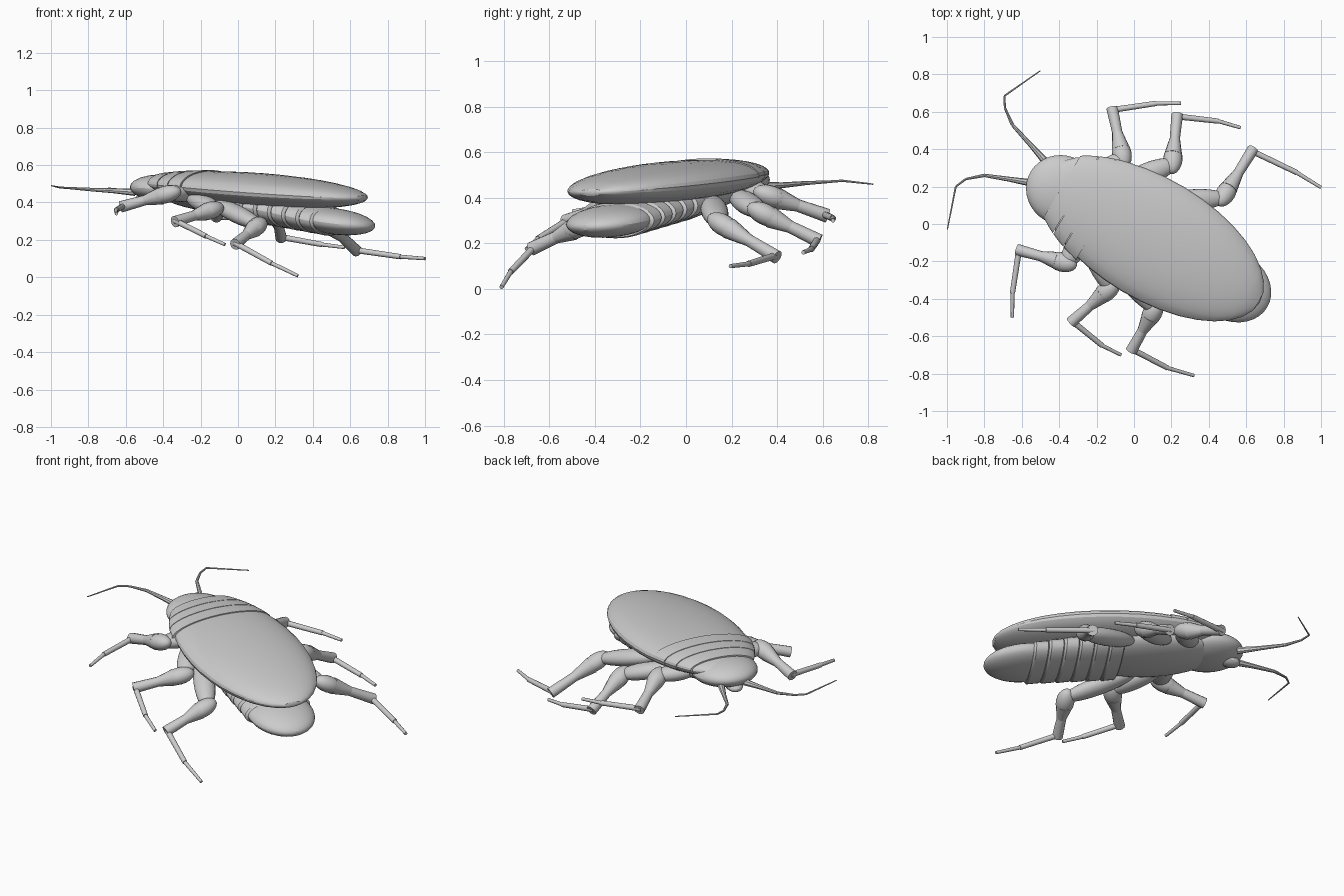
import bpy, bmesh, math
from mathutils import Vector, Matrix

if "Cube" in bpy.data.objects:
    bpy.data.objects.remove(bpy.data.objects["Cube"])

# Body frame: U runs from head to tail, N across the body
ANG = math.atan2(-0.513, 0.858)
U = Vector((math.cos(ANG), math.sin(ANG), 0))
N = Vector((-math.sin(ANG), math.cos(ANG), 0))
C = Vector((0.10, -0.08, 0))


def pos(u, n, z):
    return C + U * u + N * n + Vector((0, 0, z))


def finish(name, bm, angle=25):
    bmesh.ops.recalc_face_normals(bm, faces=bm.faces)
    me = bpy.data.meshes.new(name)
    bm.to_mesh(me)
    bm.free()
    ob = bpy.data.objects.new(name, me)
    bpy.context.collection.objects.link(ob)
    bpy.ops.object.select_all(action='DESELECT')
    ob.select_set(True)
    bpy.context.view_layer.objects.active = ob
    bpy.ops.object.shade_smooth_by_angle(angle=math.radians(angle))
    return ob


def add_ellipsoid(bm, center, axis, side, radii, seg=20):
    x = axis.normalized()
    z = x.cross(side).normalized()
    y = z.cross(x)
    m = Matrix((x * radii[0], y * radii[1], z * radii[2])).transposed().to_4x4()
    m.translation = center
    # sphere poles lie along the long axis
    m = m @ Matrix.Rotation(math.pi / 2, 4, 'Y')
    bmesh.ops.create_uvsphere(bm, u_segments=seg, v_segments=seg // 2 + 2, radius=1, matrix=m)


def add_tube(bm, a, b, r1, r2, seg=12):
    a, b = Vector(a), Vector(b)
    d = b - a
    m = Matrix.Translation((a + b) / 2) @ d.to_track_quat('Z', 'Y').to_matrix().to_4x4()
    bmesh.ops.create_cone(bm, cap_ends=True, segments=seg, radius1=r1, radius2=r2,
                          depth=d.length, matrix=m)


def body_blob(name, u, n, z, radii, slope=0.0, roll=0.0, seg=32):
    bm = bmesh.new()
    add_ellipsoid(bm, pos(u, n, z), U + Vector((0, 0, slope)), N + Vector((0, 0, roll)), radii, seg)
    return finish(name, bm)


def loft(name, stations, roll=0.0, seg=32):
    # elliptical rings (u, n, z, half width, half height), capped
    bm = bmesh.new()
    rings = []
    for u, n, z, w, h in stations:
        rings.append([bm.verts.new(pos(u, n + w * math.cos(t), z + h * math.sin(t) + roll * w * math.cos(t)))
                      for t in (2 * math.pi * i / seg for i in range(seg))])
    for r, s in zip(rings, rings[1:]):
        for i in range(seg):
            j = (i + 1) % seg
            bm.faces.new((r[i], r[j], s[j], s[i]))
    bm.faces.new(rings[0])
    bm.faces.new(rings[-1])
    return finish(name, bm)


# Wing shell, head and under-body
body_blob("wing_shell", 0, 0, 0.467, (0.667, 0.325, 0.09), -0.067, 0.02)
body_blob("head", -0.55, -0.025, 0.475, (0.195, 0.185, 0.075), -0.05)
body_blob("thorax", -0.2, -0.01, 0.425, (0.40, 0.22, 0.085), -0.1)
body_blob("mouth", -0.67, -0.03, 0.43, (0.06, 0.05, 0.03), 0.2, 0, 16)

# Overlapping neck plates
for i, (u0, u1) in enumerate(((-0.56, -0.475), (-0.47, -0.39), (-0.385, -0.295))):
    st = []
    for k in range(5):
        u = u0 + (u1 - u0) * k / 4
        f = math.sqrt(1 - (u / 0.685) ** 2)
        st.append((u, -0.008, 0.468 - 0.067 * u, 0.332 * f, 0.094 * f))
    loft(f"neck_plate_{i + 1}", st, 0.025)

# Abdomen segments, each stepped inside the previous one
for i in range(6):
    u0 = -0.05 + i * 0.085
    u1 = u0 + 0.085
    st = []
    for u, k in ((u0, 0.9), (u0 + 0.006, 0.97), (u1 - 0.012, 1.0), (u1, 0.93)):
        st.append((u, 0, 0.395 - 0.19 * (u + 0.05), (0.225 - 0.06 * u) * k, (0.094 - 0.035 * u) * k))
    loft(f"abdomen_segment_{i + 1}", st)
body_blob("abdomen_tail", 0.485, 0, 0.299, (0.23, 0.185, 0.069), -0.13)

# Legs: hip start, hip end (thigh bulge), knee, ankle, toe
legs = {
    "right_front_leg": ((-0.22, 0.23, 0.45), (-0.06, 0.35, 0.415), (-0.115, 0.61, 0.325), (0.12, 0.645, 0.31), (0.25, 0.645, 0.30)),
    "right_middle_leg": ((-0.05, 0.22, 0.41), (0.205, 0.32, 0.34), (0.23, 0.575, 0.215), (0.45, 0.55, 0.175), (0.57, 0.515, 0.16)),
    "right_rear_leg": ((0.12, 0.11, 0.39), (0.475, 0.14, 0.295), (0.63, 0.39, 0.145), (0.87, 0.275, 0.11), (1.0, 0.195, 0.10)),
    "left_front_leg": ((-0.25, -0.02, 0.45), (-0.36, -0.21, 0.45), (-0.615, -0.14, 0.38), (-0.65, -0.37, 0.36), (-0.65, -0.5, 0.34)),
    "left_middle_leg": ((-0.25, -0.08, 0.43), (-0.125, -0.34, 0.365), (-0.33, -0.52, 0.30), (-0.17, -0.65, 0.22), (-0.07, -0.70, 0.175)),
    "left_rear_leg": ((-0.13, -0.17, 0.40), (0.11, -0.455, 0.28), (-0.01, -0.67, 0.18), (0.18, -0.77, 0.075), (0.32, -0.81, 0.008)),
}
for name, pts in legs.items():
    a, b, knee, ankle, toe = (Vector(p) for p in pts)
    bm = bmesh.new()
    d = b - a
    side = d.cross(Vector((0, 0, 1)))
    add_ellipsoid(bm, (a + b) / 2, d, side, (d.length / 2 + 0.03, 0.06, 0.047))
    # thigh bulge tapering into the shin
    t = knee - b
    add_ellipsoid(bm, b + t * 0.1, t, t.cross(Vector((0, 0, 1))), (0.085, 0.052, 0.047), 16)
    add_tube(bm, b + t * 0.2, b + t * 0.55, 0.048, 0.027)
    add_tube(bm, b + t * 0.5, knee + t * 0.04, 0.027, 0.031)
    s = ankle - knee
    add_tube(bm, knee - s * 0.04, ankle, 0.016, 0.014)
    add_tube(bm, ankle, toe, 0.011, 0.009)
    finish(name, bm, 35)

# Antennae: jointed and tapering
antennae = {
    "right_antenna": ((-0.47, 0.33, 0.45), (-0.55, 0.42, 0.455), (-0.65, 0.53, 0.465), (-0.69, 0.62, 0.47), (-0.693, 0.685, 0.475), (-0.5, 0.82, 0.46)),
    "left_antenna": ((-0.55, 0.22, 0.455), (-0.67, 0.24, 0.463), (-0.80, 0.26, 0.47), (-0.90, 0.24, 0.477), (-0.953, 0.2, 0.48), (-0.998, -0.03, 0.49)),
}
radii = (0.02, 0.013, 0.009, 0.006, 0.005, 0.003)
for name, path in antennae.items():
    bm = bmesh.new()
    for p, q, r1, r2 in zip(path, path[1:], radii, radii[1:]):
        add_tube(bm, p, q, r1, r2, 8)
    finish(name, bm, 35)
